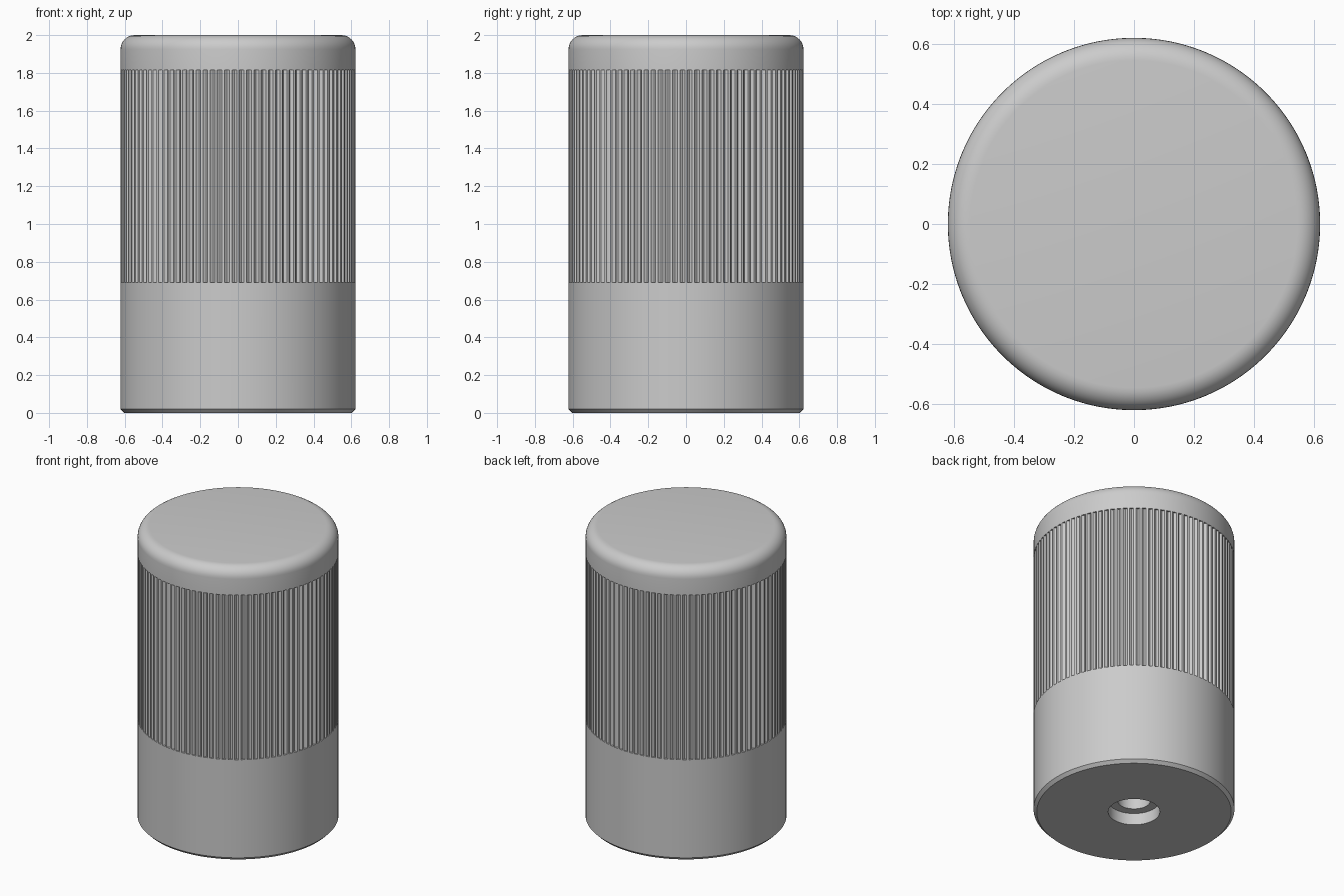
import bpy, bmesh, math

if "Cube" in bpy.data.objects:
    bpy.data.objects.remove(bpy.data.objects["Cube"])

R, H = 0.622, 2.0
GROOVES, DEPTH = 100, 0.014
Z_LOW, Z_HIGH = 0.69, 1.815
FILLET = 0.075

# cross-section of one flute: flat land, then a rounded channel
FLUTE = [0, 0, 0, 0.75, 1, 0.75]
N = GROOVES * len(FLUTE)

# profile from the closed end of the bore, out under the base, up to the top (radius, z, fluted)
profile = [(0.102, 0.80, False), (0.102, 0.08, False), (0.16, 0.08, False),
           (0.16, 0, False), (R - 0.02, 0, False), (R, 0.02, False),
           (R, Z_LOW, False), (R, Z_LOW, True), (R, Z_HIGH, True), (R, Z_HIGH, False)]
for i in range(9):
    a = math.radians(90 * i / 8)
    profile.append((R - FILLET + FILLET * math.cos(a),
                    H - FILLET + FILLET * math.sin(a), False))

bm = bmesh.new()


def ring(radius, z, fluted):
    verts = []
    for i in range(N):
        a = 2 * math.pi * (i - 1) / N
        r = radius - (DEPTH * FLUTE[i % len(FLUTE)] if fluted else 0)
        verts.append(bm.verts.new((r * math.cos(a), r * math.sin(a), z)))
    return verts


# knob skin
rings = [ring(*p) for p in profile]
for lower, upper in zip(rings, rings[1:]):
    for i in range(N):
        j = (i + 1) % N
        bm.faces.new((lower[i], lower[j], upper[j], upper[i]))

# bore end and flat top
bm.faces.new(rings[0])
bm.faces.new(rings[-1])

# close the flute ends cleanly where the lands coincide
bmesh.ops.remove_doubles(bm, verts=bm.verts[:], dist=1e-5)
bmesh.ops.recalc_face_normals(bm, faces=bm.faces[:])

mesh = bpy.data.meshes.new("fluted_knob")
bm.to_mesh(mesh)
bm.free()
knob = bpy.data.objects.new("fluted_knob", mesh)
bpy.context.collection.objects.link(knob)
bpy.context.view_layer.objects.active = knob
knob.select_set(True)
bpy.ops.object.shade_smooth_by_angle(angle=math.radians(30))
